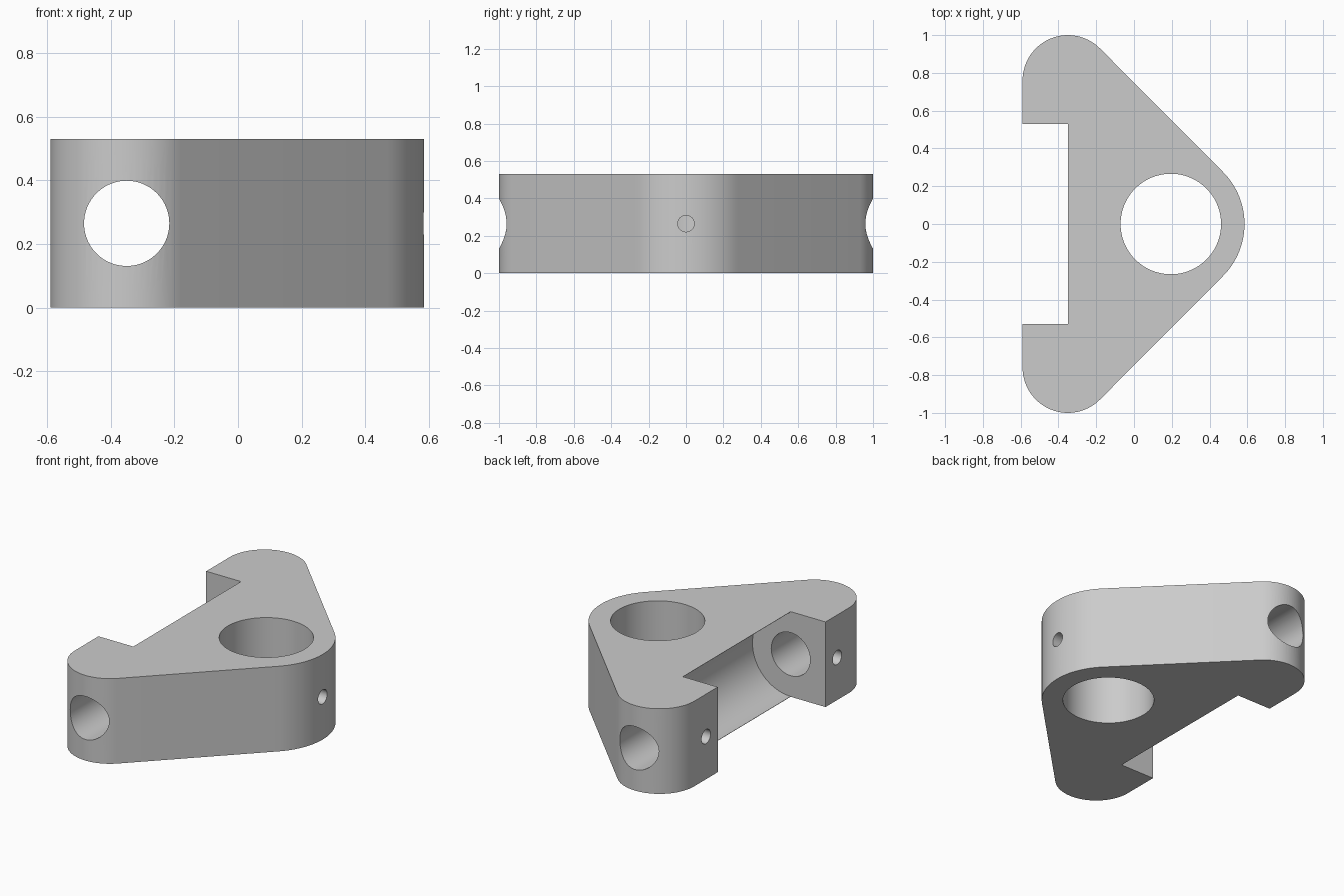
import bpy, bmesh
from math import cos, sin, radians, pi
from mathutils import Matrix

cube = bpy.data.objects.get("Cube")
if cube:
    bpy.data.objects.remove(cube, do_unlink=True)

HEIGHT = 0.53
MID = HEIGHT / 2
PIN_X, LUG_Y, LUG_R = -0.35, 0.76, 0.24
BORE_X, BORE_R, NOSE_R = 0.195, 0.266, 0.39
SLOT_Y = 0.53

grey = bpy.data.materials.new("plain grey")
grey.use_nodes = True
colour = (0.6, 0.6, 0.6, 1)
grey.diffuse_color = colour
grey.node_tree.nodes["Principled BSDF"].inputs["Base Color"].default_value = colour


def arc(cx, cy, r, start, end, steps=28):
    angles = [radians(start + (end - start) * i / steps) for i in range(steps + 1)]
    return [(cx + r * cos(a), cy + r * sin(a)) for a in angles]


def add_object(name, bm):
    mesh = bpy.data.meshes.new(name)
    bmesh.ops.recalc_face_normals(bm, faces=bm.faces)
    bm.to_mesh(mesh)
    bm.free()
    obj = bpy.data.objects.new(name, mesh)
    bpy.context.collection.objects.link(obj)
    return obj


def cylinder(name, axis, centre, radius, length, sides=96):
    bm = bmesh.new()
    turn = {"x": Matrix.Rotation(pi / 2, 4, "Y"),
            "y": Matrix.Rotation(pi / 2, 4, "X"),
            "z": Matrix()}[axis]
    bmesh.ops.create_cone(bm, cap_ends=True, segments=sides, radius1=radius,
                          radius2=radius, depth=length,
                          matrix=Matrix.Translation(centre) @ turn)
    return add_object(name, bm)


# Body: rounded triangular plate with two lugs and a straight notch
upper = arc(PIN_X, LUG_Y, LUG_R, 45, 180)
upper += [(PIN_X - LUG_R, SLOT_Y), (PIN_X, SLOT_Y)]
lower = [(x, -y) for x, y in reversed(upper)]
outline = arc(BORE_X, 0, NOSE_R, -45, 45, 32) + upper + lower
bm = bmesh.new()
base = bm.faces.new([bm.verts.new((x, y, 0)) for x, y in outline])
top = bmesh.ops.extrude_face_region(bm, geom=[base])["geom"]
bmesh.ops.translate(bm, vec=(0, 0, HEIGHT),
                    verts=[v for v in top if isinstance(v, bmesh.types.BMVert)])
body = add_object("bracket_body", bm)

# Cutters: main bore, hollow back of the notch, pin hole and set screw holes
cutters = [
    cylinder("main_bore_cutter", "z", (BORE_X, 0, MID), BORE_R, 1),
    cylinder("notch_hollow_cutter", "y", (PIN_X, 0, MID), MID - 0.002, 2 * SLOT_Y),
    cylinder("pin_hole_cutter", "y", (PIN_X, 0, MID), 0.134, 3),
    cylinder("nose_screw_cutter", "x", (0.5, 0, MID), 0.044, 0.4, 32),
]
for side, name in ((1, "back"), (-1, "front")):
    cutters.append(cylinder(name + "_lug_screw_cutter", "x",
                            (-0.55, side * 0.645, MID), 0.044, 0.34, 32))

for cutter in cutters:
    cutter.hide_render = True
    cut = body.modifiers.new(cutter.name, "BOOLEAN")
    cut.operation = "DIFFERENCE"
    cut.solver = "EXACT"
    cut.object = cutter

# Bake the cuts, then drop the cutters
bpy.context.view_layer.update()
evaluated = body.evaluated_get(bpy.context.evaluated_depsgraph_get())
finished = bpy.data.meshes.new_from_object(evaluated)
body.modifiers.clear()
body.data = finished
for cutter in cutters:
    bpy.data.objects.remove(cutter, do_unlink=True)
finished.materials.clear()
finished.materials.append(grey)

bpy.ops.object.select_all(action="DESELECT")
body.select_set(True)
bpy.context.view_layer.objects.active = body
bpy.ops.object.shade_smooth_by_angle(angle=radians(30))
